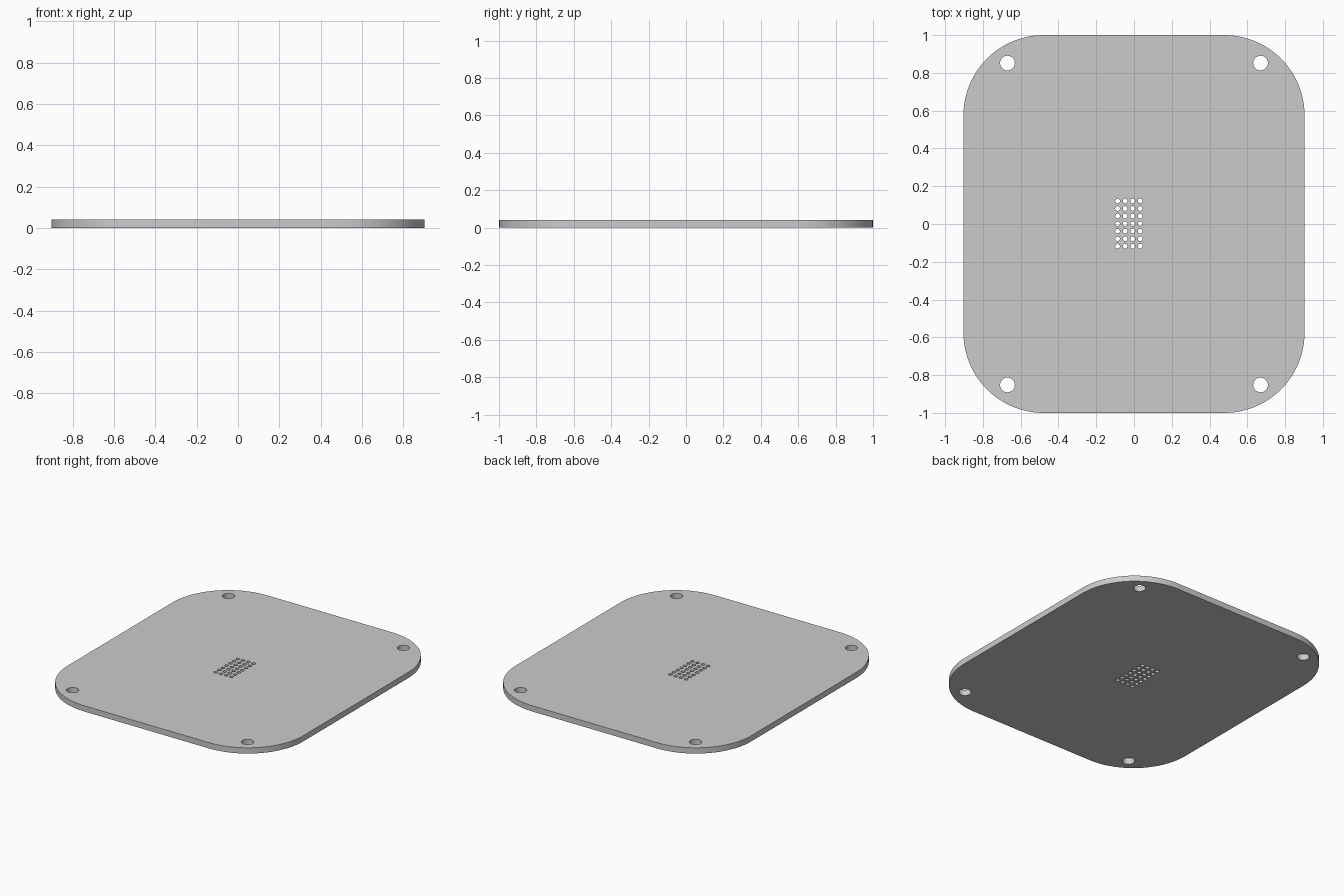
import bpy, bmesh
from math import cos, sin, pi

if "Cube" in bpy.data.objects:
    bpy.data.objects.remove(bpy.data.objects["Cube"])

HALF_X, HALF_Y, THICK, CORNER = 0.903, 1.0, 0.04, 0.425

curve = bpy.data.curves.new("plate_profile", "CURVE")
curve.dimensions = "2D"
curve.fill_mode = "BOTH"
curve.extrude = THICK / 2


def add_loop(points):
    spline = curve.splines.new("POLY")
    spline.points.add(len(points) - 1)
    for p, (x, y) in zip(spline.points, points):
        p.co = (x, y, 0, 1)
    spline.use_cyclic_u = True


def arc(cx, cy, r, start, sweep, steps):
    return [(cx + r * cos(start + sweep * i / steps),
             cy + r * sin(start + sweep * i / steps)) for i in range(steps + 1)]


def add_hole(x, y, r, steps):
    add_loop(arc(x, y, r, 0, 2 * pi, steps)[:-1])


# Rounded rectangular outline
outline = []
for k, (sx, sy) in enumerate([(1, 1), (-1, 1), (-1, -1), (1, -1)]):
    outline += arc(sx * (HALF_X - CORNER), sy * (HALF_Y - CORNER),
                   CORNER, k * pi / 2, pi / 2, 24)
add_loop(outline)

# Corner mounting holes
for sx in (-1, 1):
    for sy in (-1, 1):
        add_hole(sx * 0.67, sy * 0.852, 0.039, 32)

# Grid of small holes, slightly off centre
for i in range(4):
    for j in range(7):
        add_hole(-0.087 + 0.04 * i, -0.118 + 0.04 * j, 0.0125, 20)

# Turn the profile into a welded solid plate standing on z = 0
temp = bpy.data.objects.new("profile_temp", curve)
bpy.context.collection.objects.link(temp)
deps = bpy.context.evaluated_depsgraph_get()
mesh = bpy.data.meshes.new_from_object(temp.evaluated_get(deps))
bpy.data.objects.remove(temp)

bm = bmesh.new()
bm.from_mesh(mesh)
bmesh.ops.remove_doubles(bm, verts=bm.verts[:], dist=1e-4)
bmesh.ops.translate(bm, verts=bm.verts[:], vec=(0, 0, THICK / 2))
bmesh.ops.recalc_face_normals(bm, faces=bm.faces[:])
bm.to_mesh(mesh)
bm.free()

plate = bpy.data.objects.new("perforated_plate", mesh)
bpy.context.collection.objects.link(plate)
bpy.context.view_layer.objects.active = plate
plate.select_set(True)
bpy.ops.object.shade_smooth_by_angle()
